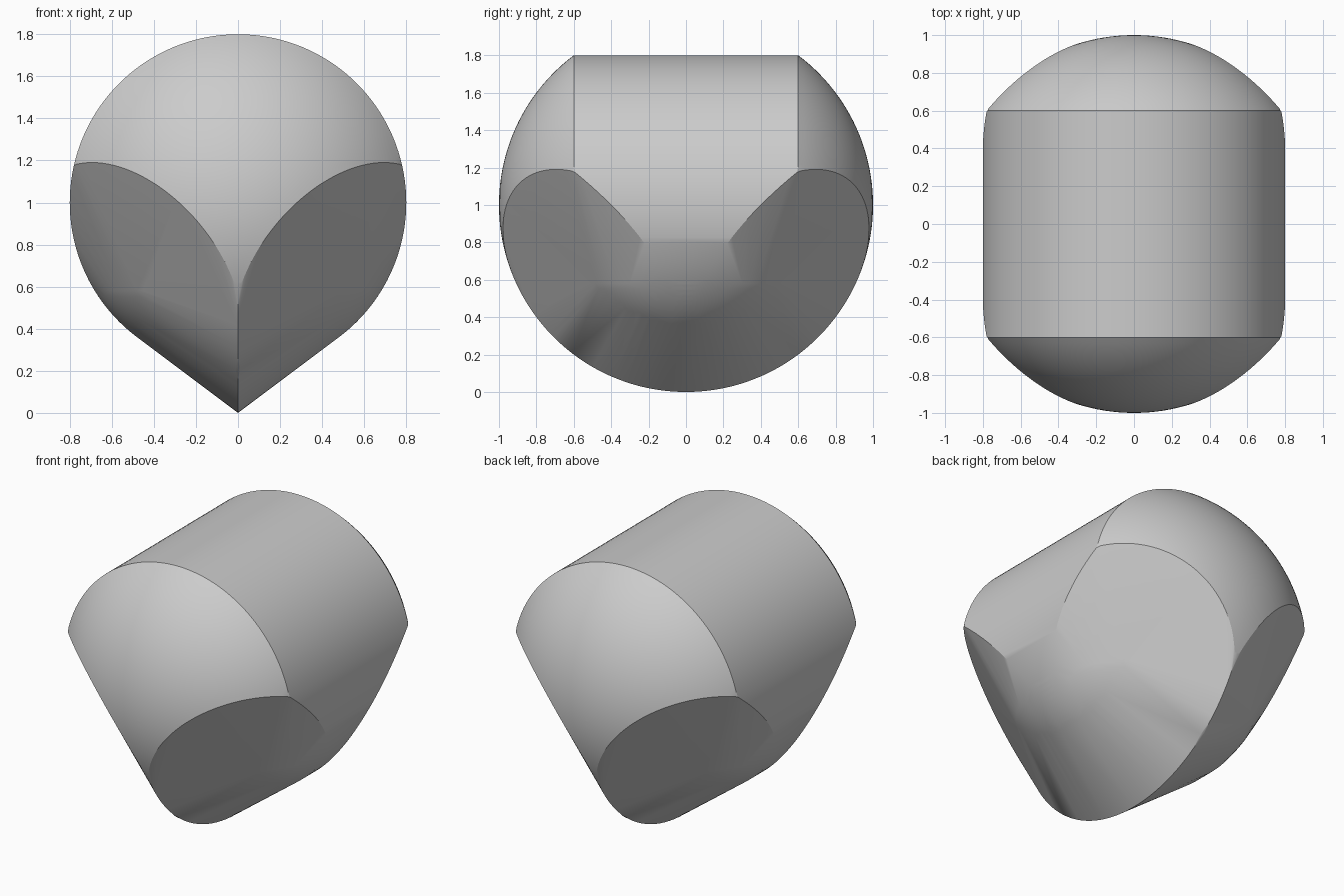
import bpy, bmesh, math
from mathutils import Vector

if "Cube" in bpy.data.objects:
    bpy.data.objects.remove(bpy.data.objects["Cube"], do_unlink=True)

BARREL = 0.8               # barrel radius, inside a unit sphere
HALF = 0.6                 # half length of the barrel
RIM = math.acos(HALF)      # polar angle where dome meets barrel
SLOPE, LIMIT = 0.78, 1.24  # tilted plane that trims the domes
BELLY_TOP = -0.42          # level below which the belly is spherical

points = []


def add(x, y, z):
    """Add a point mirrored to all four sides."""
    for sx in (1, -1):
        for sy in (1, -1):
            points.append(Vector((sx * x, sy * y, z)))


# Domed ends: sphere caps kept above the trimming plane
STEPS = 72
for i in range(STEPS + 1):
    t = math.pi * (i / STEPS - 0.5)
    for j in range(25):
        p = RIM * j / 24
        x, y, z = math.sin(p) * math.cos(t), math.cos(p), math.sin(p) * math.sin(t)
        if x + y - SLOPE * z <= LIMIT:
            add(x, y, z)

# Trimmed edge of the domes
normal = Vector((1, 1, -SLOPE))
dist = LIMIT / normal.length
normal.normalize()
u = normal.orthogonal().normalized()
v = normal.cross(u)
radius = math.sqrt(1 - dist * dist)
for i in range(240):
    t = math.tau * i / 240
    q = normal * dist + radius * (u * math.cos(t) + v * math.sin(t))
    if q.x >= 0 and q.y >= HALF:
        add(*q)

# Barrel: full length above, narrowing to a V on each flank
for i in range(STEPS + 1):
    t = math.pi * (i / STEPS - 0.5)
    if t >= -RIM:
        x, z = BARREL * math.cos(t), BARREL * math.sin(t)
        add(x, max(0, min(HALF, 1.2 + z - x)), z)

# Belly: lower part of a sphere as wide as the barrel
start = math.asin(-BELLY_TOP / BARREL)
for j in range(10):
    drop = start + (RIM - start) * j / 9
    ring, z = BARREL * math.cos(drop), -BARREL * math.sin(drop)
    for i in range(25):
        t = math.pi / 2 * i / 24
        add(ring * math.cos(t), ring * math.sin(t), z)

# Keel: sharp arc along the bottom
for i in range(49):
    t = math.pi / 2 * i / 48
    add(0, math.cos(t), -math.sin(t))

# Skin everything with one convex surface
bm = bmesh.new()
for p in points:
    bm.verts.new(p + Vector((0, 0, 1)))
bmesh.ops.remove_doubles(bm, verts=bm.verts[:], dist=0.002)
bmesh.ops.convex_hull(bm, input=bm.verts[:], use_existing_faces=False)
bmesh.ops.delete(bm, geom=[w for w in bm.verts if not w.link_faces], context="VERTS")
bmesh.ops.recalc_face_normals(bm, faces=bm.faces[:])
mesh = bpy.data.meshes.new("rounded_body")
bm.to_mesh(mesh)
bm.free()
body = bpy.data.objects.new("rounded_body", mesh)
bpy.context.collection.objects.link(body)

# Plain grey material
grey = bpy.data.materials.new("light_grey")
grey.use_nodes = True
colour = (0.6, 0.6, 0.6, 1)
grey.diffuse_color = colour
grey.node_tree.nodes["Principled BSDF"].inputs["Base Color"].default_value = colour
mesh.materials.append(grey)

# Smooth shading with sharp creases
bpy.ops.object.select_all(action="DESELECT")
body.select_set(True)
bpy.context.view_layer.objects.active = body
bpy.ops.object.shade_smooth_by_angle(angle=math.radians(25))
